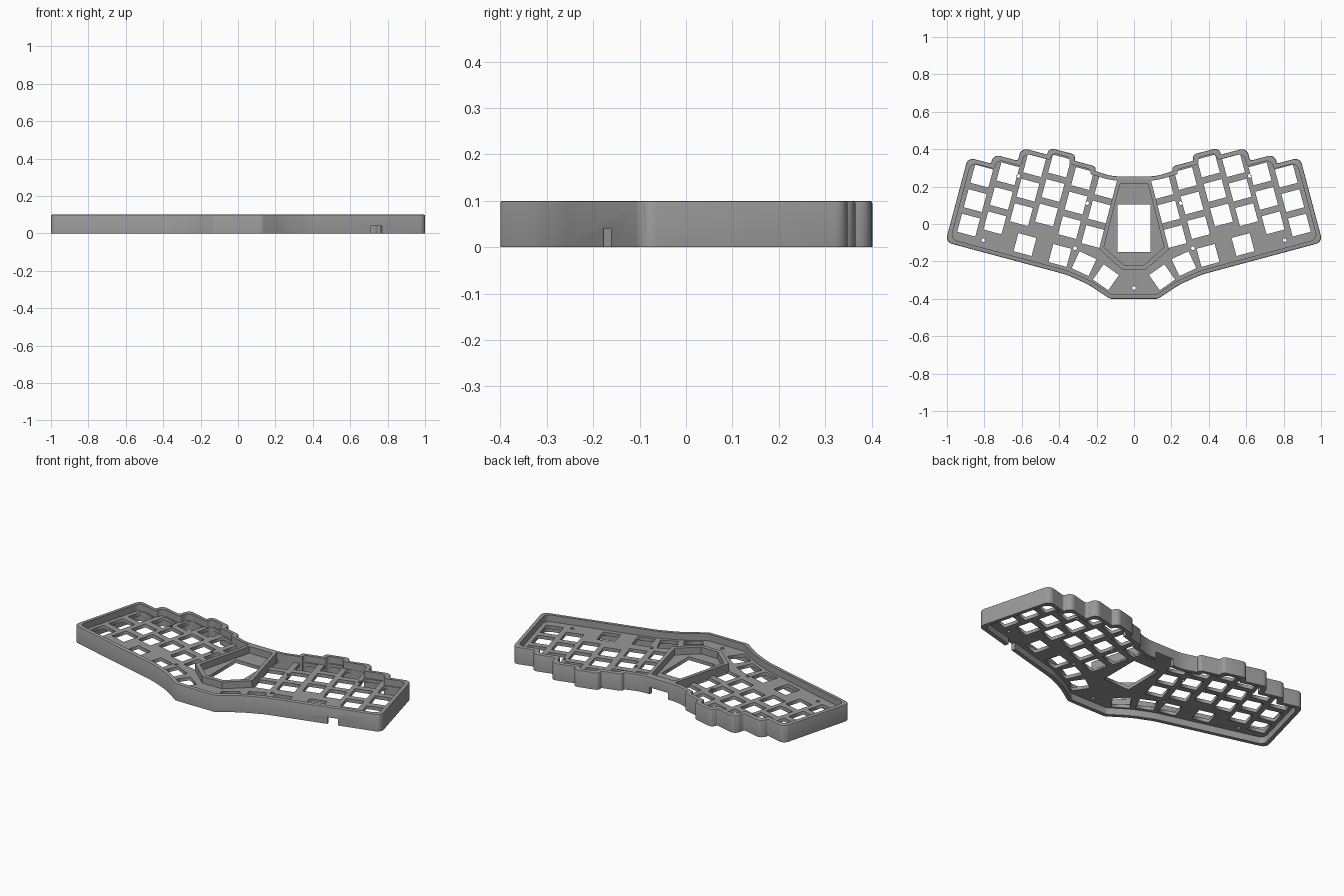
import bpy, bmesh, math
from mathutils import Vector, Matrix

if "Cube" in bpy.data.objects:
    bpy.data.objects.remove(bpy.data.objects["Cube"])

grey = bpy.data.materials.new("case_grey")
grey.diffuse_color = (0.32, 0.32, 0.32, 1)
grey.use_nodes = True
grey.node_tree.nodes["Principled BSDF"].inputs["Base Color"].default_value = grey.diffuse_color
TILT = math.radians(15)
PLATE_BOTTOM, PLATE_TOP, HEIGHT = 0.04, 0.06, 0.10


def mirrored(half):
    """Close a right half profile (back to front) into a full symmetric one."""
    pts = [Vector(p) for p in half]
    return pts + [Vector((-p.x, p.y)) for p in reversed(pts)]


def inset(pts, d):
    """Mitred inward offset of a clockwise polygon."""
    out = []
    for i, p in enumerate(pts):
        a = (p - pts[i - 1]).normalized()
        b = (pts[(i + 1) % len(pts)] - p).normalized()
        na, nb = Vector((a.y, -a.x)), Vector((b.y, -b.x))
        out.append(p + (na + nb) * d / (1 + na.dot(nb)))
    return out


def rounded(pts, r, seg=6):
    """Round corners: wide arcs on shallow bends, tight ones in the notches."""
    out = []
    for i, p in enumerate(pts):
        a, b = pts[i - 1] - p, pts[(i + 1) % len(pts)] - p
        half = a.angle(b) / 2
        shallow = half > math.radians(80)
        convex = a.x * b.y - a.y * b.x > 0
        limit = 0.4 if shallow else 0.75 if convex else 0.2
        t = min((0.45 if shallow else r) / math.tan(half), limit * a.length, limit * b.length)
        a.normalize()
        b.normalize()
        rad = t * math.tan(half)
        centre = p + (a + b).normalized() * (rad / math.sin(half))
        v0, v1 = p + a * t - centre, p + b * t - centre
        ang = v0.angle_signed(v1)
        for k in range(seg + 1):
            f = -ang * k / seg
            c, s = math.cos(f), math.sin(f)
            out.append(centre + Vector((v0.x * c - v0.y * s, v0.x * s + v0.y * c)))
    return out


def ring(name, loops):
    """Bridge (points, z) loops into a closed ring section."""
    bm = bmesh.new()
    rows = [[bm.verts.new((p.x, p.y, z)) for p in pts] for pts, z in loops]
    n = len(rows[0])
    for a, b in zip(rows, rows[1:] + rows[:1]):
        for i in range(n):
            j = (i + 1) % n
            bm.faces.new((a[i], a[j], b[j], b[i]))
    return finish(name, bm)


def finish(name, bm):
    bmesh.ops.recalc_face_normals(bm, faces=bm.faces)
    me = bpy.data.meshes.new(name)
    bm.to_mesh(me)
    bm.free()
    ob = bpy.data.objects.new(name, me)
    me.materials.append(grey)
    bpy.context.collection.objects.link(ob)
    return ob


def select(ob):
    bpy.ops.object.select_all(action='DESELECT')
    ob.select_set(True)
    bpy.context.view_layer.objects.active = ob


def cut_box(ob, x, y, w, d, angle):
    """Cut a notch of plate height through the wall."""
    bm = bmesh.new()
    m = (Matrix.Translation((x, y, 0)) @ Matrix.Rotation(angle, 4, 'Z')
         @ Matrix.Diagonal((w, d, 2 * PLATE_BOTTOM, 1)))
    bmesh.ops.create_cube(bm, size=1, matrix=m)
    cutter = finish("cutter", bm)
    cutter.hide_render = True
    mod = ob.modifiers.new("cut", 'BOOLEAN')
    mod.operation, mod.solver, mod.object = 'DIFFERENCE', 'EXACT', cutter
    select(ob)
    bpy.ops.object.modifier_apply(modifier=mod.name)
    bpy.data.objects.remove(cutter)


def flat_plate(name, loops, z0, z1):
    """Filled 2D curve: the first loop is the border, the others are holes."""
    cu = bpy.data.curves.new(name, 'CURVE')
    cu.dimensions, cu.fill_mode = '2D', 'BOTH'
    cu.extrude = (z1 - z0) / 2
    for pts in loops:
        sp = cu.splines.new('POLY')
        sp.points.add(len(pts) - 1)
        for q, p in zip(sp.points, pts):
            q.co = (p[0], p[1], 0, 1)
        sp.use_cyclic_u = True
    cu.materials.append(grey)
    ob = bpy.data.objects.new(name, cu)
    ob.location.z = (z0 + z1) / 2
    bpy.context.collection.objects.link(ob)
    select(ob)
    bpy.ops.object.convert(target='MESH')
    return bpy.context.view_layer.objects.active


def polygon(x, y, n, r, angle):
    return [(x + r * math.cos(angle + math.tau * k / n),
             y + r * math.sin(angle + math.tau * k / n)) for k in range(n)]


# Case outline: stepped back edge, tilted sides, angled front
outline = mirrored([
    (0.118, 0.255), (0.207, 0.283), (0.201, 0.307), (0.318, 0.338), (0.309, 0.370),
    (0.455, 0.408), (0.465, 0.371), (0.604, 0.408), (0.620, 0.338), (0.753, 0.373),
    (0.764, 0.323), (0.888, 0.356), (1.008, -0.097), (0.364, -0.270),
    (0.246, -0.322), (0.128, -0.400)])


def edge(d):
    return rounded(inset(outline, d), 0.035)


# Outer wall with a softened top edge and two cable notches
wall = ring("outer_wall", [(edge(0), 0), (edge(0), HEIGHT - 0.005), (edge(0.0015), HEIGHT - 0.0015),
                           (edge(0.005), HEIGHT), (edge(0.023), HEIGHT), (edge(0.023), 0)])
cut_box(wall, 0.738, -0.165, 0.062, 0.10, TILT)
cut_box(wall, 0, 0.25, 0.12, 0.10, 0)
select(wall)
bpy.ops.object.shade_smooth_by_angle(angle=math.radians(30))

# Switch plate with key holes, screw holes and the centre window
columns = [(0.814, 0.256), (0.674, 0.268), (0.532, 0.312),
           (0.398, 0.310), (0.275, 0.243), (0.150, 0.195)]
keys = [(x + 0.035 * r, y - 0.131 * r, 15) for x, y in columns for r in range(3)]
keys += [(0.583, -0.110, 15), (0.396, -0.168, 15), (0.267, -0.212, 25), (0.150, -0.285, 35)]
screws = [(0.805, -0.086), (0.315, -0.130), (0.618, 0.257), (0.250, 0.112)]
holes = [[(-0.087, -0.15), (0.087, -0.15), (0.087, 0.105), (-0.087, 0.105)],
         polygon(0, -0.342, 16, 0.01, 0)]
for side in (1, -1):
    for x, y, a in keys:
        holes.append(polygon(side * x, y, 4, 0.0707, math.radians(45 + side * a)))
    for x, y in screws:
        holes.append(polygon(side * x, y, 16, 0.01, 0))
flat_plate("switch_plate", [edge(0.012)] + holes, PLATE_BOTTOM, PLATE_TOP)

# Raised five sided frame around the window, joined to the back wall
frame_out = mirrored([(0.088, 0.243), (0.187, -0.134), (0.065, -0.242)])
frame_in = mirrored([(0.075, 0.214), (0.161, -0.124), (0.055, -0.218)])
ring("window_frame", [(frame_out, PLATE_TOP - 0.01), (frame_out, HEIGHT),
                      (frame_in, HEIGHT), (frame_in, PLATE_TOP - 0.01)])
